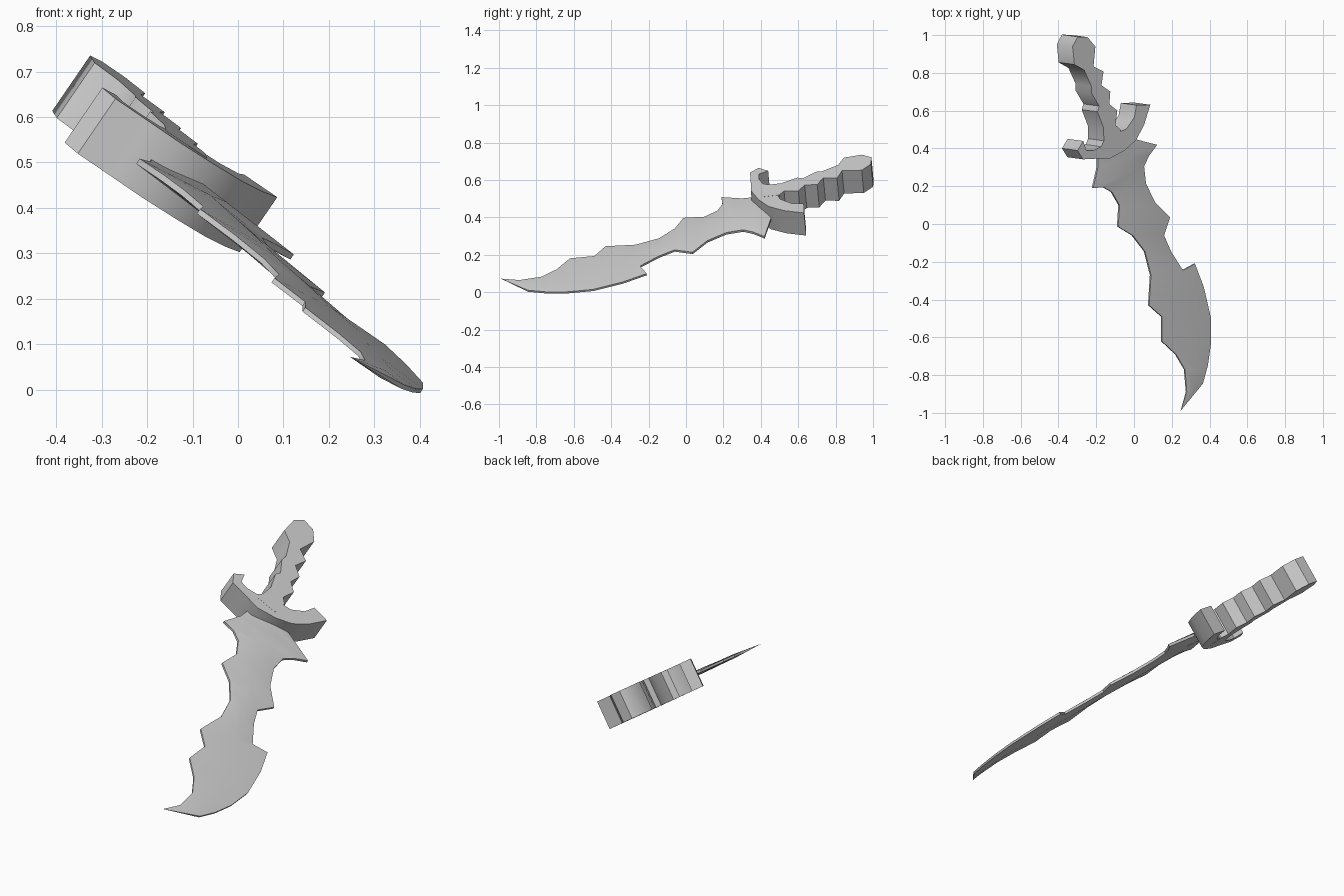
import bpy, bmesh
from mathutils import Vector

if "Cube" in bpy.data.objects:
    bpy.data.objects.remove(bpy.data.objects["Cube"])

# The whole dagger lies in one tilted plane z = C + A*x + B*y
A, B, C = -0.685, 0.094, 0.334
N = Vector((-A, -B, 1)).normalized()


def on_plane(x, y, h):
    return Vector((x, y, C + A * x + B * y)) + N * h


def finish(bm, name, angle):
    bmesh.ops.recalc_face_normals(bm, faces=bm.faces)
    me = bpy.data.meshes.new(name)
    bm.to_mesh(me)
    bm.free()
    ob = bpy.data.objects.new(name, me)
    bpy.context.collection.objects.link(ob)
    bpy.ops.object.select_all(action='DESELECT')
    ob.select_set(True)
    bpy.context.view_layer.objects.active = ob
    bpy.ops.object.shade_smooth_by_angle(angle=angle)
    return ob


def slab(name, outline, half):
    """Extrude a flat outline equally to both sides of the plane."""
    bm = bmesh.new()
    top = [bm.verts.new(on_plane(x, y, half)) for x, y in outline]
    low = [bm.verts.new(on_plane(x, y, -half)) for x, y in outline]
    n = len(outline)
    caps = [bm.faces.new(top), bm.faces.new(low[::-1])]
    for i in range(n):
        j = (i + 1) % n
        bm.faces.new((top[i], low[i], low[j], top[j]))
    bmesh.ops.triangulate(bm, faces=caps)
    return finish(bm, name, 0.7)


# Grip with stepped finger ridges and a wider pommel
grip_left = [(-.34, .997), (-.367, .945), (-.357, .85), (-.305, .82),
             (-.267, .735), (-.267, .70), (-.226, .63), (-.235, .60),
             (-.203, .515), (-.2, .40)]
grip_right = [(-.288, .995), (-.246, .945), (-.256, .84), (-.203, .813),
              (-.214, .74), (-.167, .707), (-.172, .64), (-.13, .606),
              (-.14, .53), (-.114, .505), (-.11, .42)]
slab("grip", grip_left + grip_right[::-1], 0.074)

# Crossguard with two hooked ends
guard = [(-.31, .445), (-.34, .395), (-.311, .348), (-.23, .352),
         (-.17, .352), (-.09, .395), (-.03, .45), (.012, .53), (.045, .637),
         (-.028, .635), (-.04, .57), (-.08, .51), (-.125, .49), (-.195, .46),
         (-.215, .415), (-.255, .395), (-.293, .395)]
slab("crossguard", guard, 0.0735)

# Jagged blade: paired edge points with a raised centre ridge
left = [(-.195, .36), (-.195, .30), (-.22, .19), (-.165, .195), (-.12, .17),
        (-.08, .10), (-.087, -.013), (-.01, -.06), (.055, -.145),
        (.087, -.27), (.077, -.43), (.145, -.49), (.145, -.62), (.22, -.69),
        (.267, -.77), (.277, -.89)]
right = [(-.02, .455), (.119, .42), (.075, .36), (.05, .305), (.06, .215),
         (.108, .115), (.188, .035), (.156, -.06), (.193, -.145),
         (.256, -.245), (.32, -.21), (.367, -.335), (.404, -.495),
         (.404, -.637), (.388, -.75), (.362, -.845)]
bm = bmesh.new()
rings = []
for i, (l, r) in enumerate(zip(left, right)):
    f = i / len(left)
    ridge, edge = 0.024 - 0.015 * f, 0.007 - 0.002 * f
    m = ((l[0] + r[0]) / 2, (l[1] + r[1]) / 2)
    section = [(l, edge), (m, ridge), (r, edge),
               (r, -edge), (m, -ridge), (l, -edge)]
    rings.append([bm.verts.new(on_plane(*p, h)) for p, h in section])
for a, b in zip(rings, rings[1:]):
    for k in range(6):
        bm.faces.new((a[k], a[(k + 1) % 6], b[(k + 1) % 6], b[k]))
bm.faces.new(rings[0])
tip = bm.verts.new(on_plane(.246, -.99, 0))
for k in range(6):
    bm.faces.new((rings[-1][k], rings[-1][(k + 1) % 6], tip))
finish(bm, "blade", 0.6)
